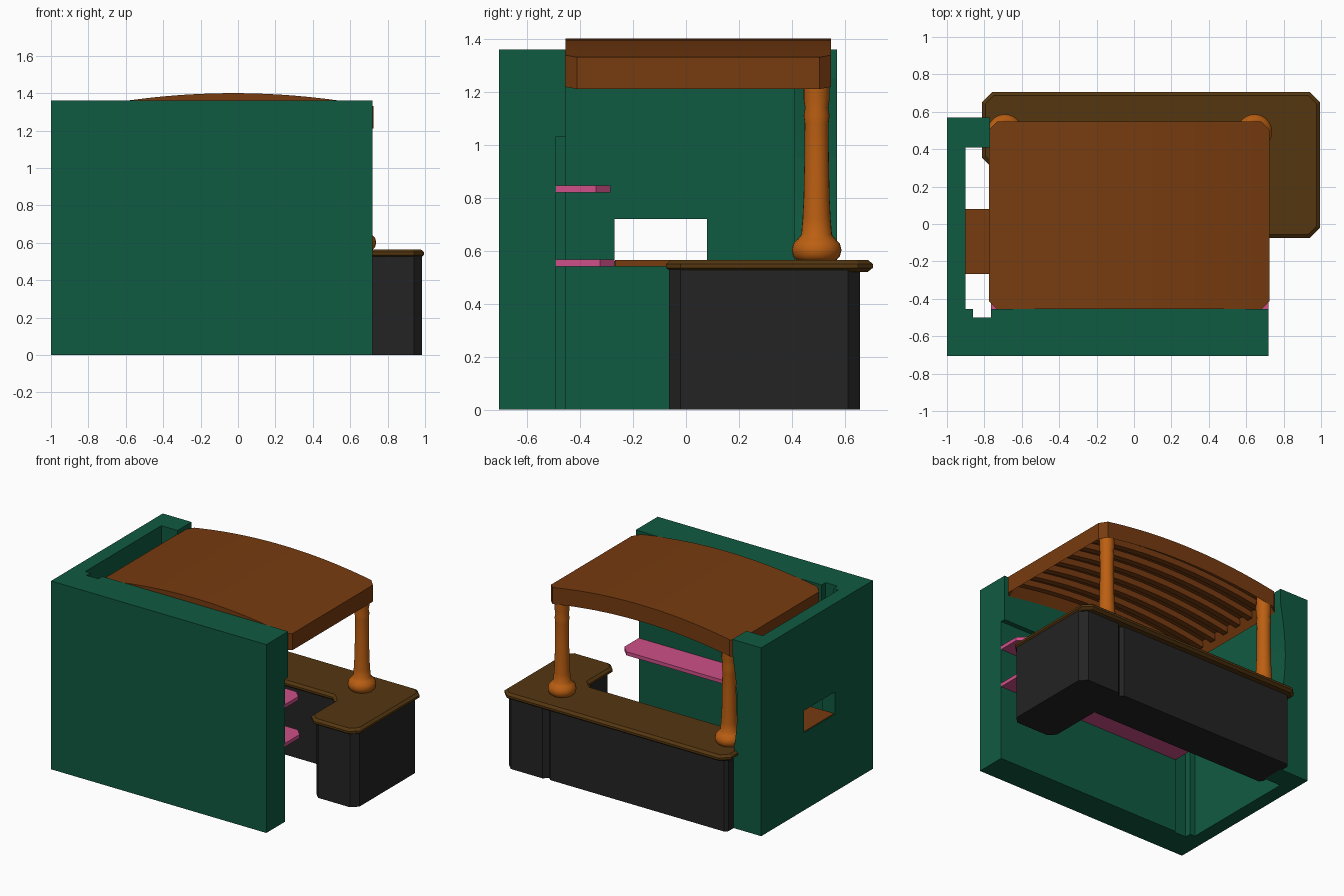
import bpy, bmesh, math
from mathutils import Vector

cube = bpy.data.objects.get("Cube")
if cube:
    bpy.data.objects.remove(cube, do_unlink=True)


def material(name, r, g, b):
    m = bpy.data.materials.new(name)
    m.use_nodes = True
    m.diffuse_color = (r, g, b, 1)
    m.node_tree.nodes["Principled BSDF"].inputs["Base Color"].default_value = (r, g, b, 1)
    return m


GREEN = material("wall green", 0.005, 0.103, 0.052)
BROWN = material("roof brown", 0.185, 0.044, 0.005)
ORANGE = material("column orange", 0.50, 0.115, 0.006)
DARK_BROWN = material("counter brown", 0.088, 0.037, 0.005)
BLACK = material("cabinet black", 0.017, 0.017, 0.017)
PINK = material("shelf pink", 0.62, 0.08, 0.25)


def finish(name, bm, mat):
    bmesh.ops.recalc_face_normals(bm, faces=bm.faces[:])
    me = bpy.data.meshes.new(name)
    bm.to_mesh(me)
    bm.free()
    if mat:
        me.materials.append(mat)
    ob = bpy.data.objects.new(name, me)
    bpy.context.scene.collection.objects.link(ob)
    return ob


def prism(points, lo, hi, along_y=False):
    """Extrude an outline up z, or an x-z outline along y."""
    bm = bmesh.new()
    place = (lambda a, b, h: (a, h, b)) if along_y else (lambda a, b, h: (a, b, h))
    face = bm.faces.new([bm.verts.new(place(a, b, lo)) for a, b in points])
    ext = bmesh.ops.extrude_face_region(bm, geom=[face])
    new = [g for g in ext["geom"] if isinstance(g, bmesh.types.BMVert)]
    bmesh.ops.translate(bm, verts=new, vec=place(0, 0, hi - lo))
    bmesh.ops.recalc_face_normals(bm, faces=bm.faces[:])
    return bm


def rect(x0, x1, y0, y1):
    return [(x0, y0), (x1, y0), (x1, y1), (x0, y1)]


def chamfer(points, size):
    """Cut every corner of an outline."""
    out = []
    for i, p in enumerate(points):
        p = Vector(p)
        for q in (points[i - 1], points[(i + 1) % len(points)]):
            out.append(tuple(p + (Vector(q) - p).normalized() * size))
    return out


def cap(bm, up):
    bm.normal_update()
    return [f for f in bm.faces if f.normal.z * up > 0.9]


# Walls: U-shaped plan with a shelf recess and a serving window cut out
walls = finish("walls", prism([
    (-1, -0.705), (0.72, -0.705), (0.72, -0.455), (-0.765, -0.455), (-0.765, -0.5),
    (-0.86, -0.5), (-0.86, -0.455), (-0.9, -0.455), (-0.9, 0.57), (-1, 0.57)], 0, 1.36), GREEN)
cutters = [
    finish("recess_cutter", prism(rect(-0.8, 0.9, -0.49, -0.4), -0.1, 1.03), GREEN),
    finish("window_cutter", prism(rect(-1.1, -0.8, -0.27, 0.08), 0.56, 0.72), GREEN)]
for c in cutters:
    c.hide_render = True
    mod = walls.modifiers.new("cut", 'BOOLEAN')
    mod.operation = 'DIFFERENCE'
    mod.solver = 'EXACT'
    mod.object = c
bpy.context.view_layer.objects.active = walls
for mod in list(walls.modifiers):
    bpy.ops.object.modifier_apply(modifier=mod.name)
for c in cutters:
    bpy.data.objects.remove(c, do_unlink=True)

# Wall end pillar, slightly hollowed behind the column
hollow = [(-0.77 - 0.04 * math.sin(math.pi * i / 10), 0.5 + 0.75 * i / 10) for i in range(11)]
finish("end_pillar", prism([(-0.9, 0), (-0.77, 0)] + hollow + [(-0.77, 1.36), (-0.9, 1.36)],
                           0.41, 0.57, along_y=True), GREEN)

# Window sill
finish("window_sill", prism(rect(-0.995, -0.72, -0.268, 0.08), 0.54, 0.565), BROWN)

# Shelves with clipped front corners
for name, z, y in (("upper_shelf", 0.82, -0.285), ("lower_shelf", 0.54, -0.27)):
    finish(name, prism([(-0.765, -0.495), (0.72, -0.495), (0.72, y - 0.055), (0.665, y),
                        (-0.71, y), (-0.765, y - 0.055)], z, z + 0.026), PINK)

# Cabinets: end block and long back block
finish("end_cabinet", prism(chamfer(rect(0.64, 0.985, -0.065, 0.657), 0.045), 0, 0.53), BLACK)
finish("back_cabinet", prism(chamfer(rect(-0.78, 0.65, 0.36, 0.65), 0.02), 0, 0.53), BLACK)

# L-shaped countertop with bevelled rim
top = prism(chamfer([(-0.813, 0.3), (0.6, 0.3), (0.6, -0.075), (0.995, -0.075),
                     (0.995, 0.705), (-0.813, 0.705)], 0.055), 0.535, 0.55)
for up in (1, -1):
    bmesh.ops.inset_region(top, faces=cap(top, up), thickness=0.02, depth=0.015)
finish("countertop", top, DARK_BROWN)


# Arched roof, hollow underneath, with ribs
def arched(name, bm):
    for i in range(1, 24):
        bmesh.ops.bisect_plane(bm, geom=bm.verts[:] + bm.edges[:] + bm.faces[:],
                               plane_co=(-0.775 + i / 16, 0, 0), plane_no=(1, 0, 0))
    for v in bm.verts:
        v.co.z -= 0.07 * ((v.co.x + 0.025) / 0.75) ** 2
    ob = finish(name, bm, BROWN)
    ob.data.shade_smooth()
    ob.data.set_sharp_from_angle(angle=math.radians(25))


roof = prism(chamfer(rect(-0.775, 0.725, -0.455, 0.547), 0.043), 1.28, 1.40)
under = cap(roof, -1)
bmesh.ops.inset_region(roof, faces=under, thickness=0.045, depth=0)
bmesh.ops.translate(roof, verts=under[0].verts[:], vec=(0, 0, 0.07))
arched("roof", roof)
for i in range(7):
    y = -0.33 + i * 0.125
    arched("roof_rib_%d" % (i + 1), prism(rect(-0.74, 0.69, y - 0.022, y + 0.022), 1.305, 1.36))

# Turned columns with bulbous feet
profile = [(0.0, 0.56), (0.07, 0.56), (0.088, 0.578), (0.094, 0.602), (0.088, 0.626),
           (0.072, 0.643), (0.058, 0.66), (0.053, 0.72), (0.049, 0.8), (0.046, 0.95),
           (0.045, 1.08), (0.049, 1.11), (0.044, 1.14), (0.049, 1.17), (0.048, 1.32), (0.0, 1.32)]
for name, x in (("right_column", -0.69), ("left_column", 0.645)):
    bm = bmesh.new()
    ring = [bm.verts.new((x + r, 0.493, z)) for r, z in profile]
    edges = [bm.edges.new(pair) for pair in zip(ring, ring[1:])]
    bmesh.ops.spin(bm, geom=ring + edges, cent=(x, 0.493, 0), axis=(0, 0, 1),
                   angle=2 * math.pi, steps=24)
    bmesh.ops.remove_doubles(bm, verts=bm.verts[:], dist=0.0005)
    ob = finish(name, bm, ORANGE)
    ob.data.shade_smooth()
    ob.data.set_sharp_from_angle(angle=math.radians(50))
